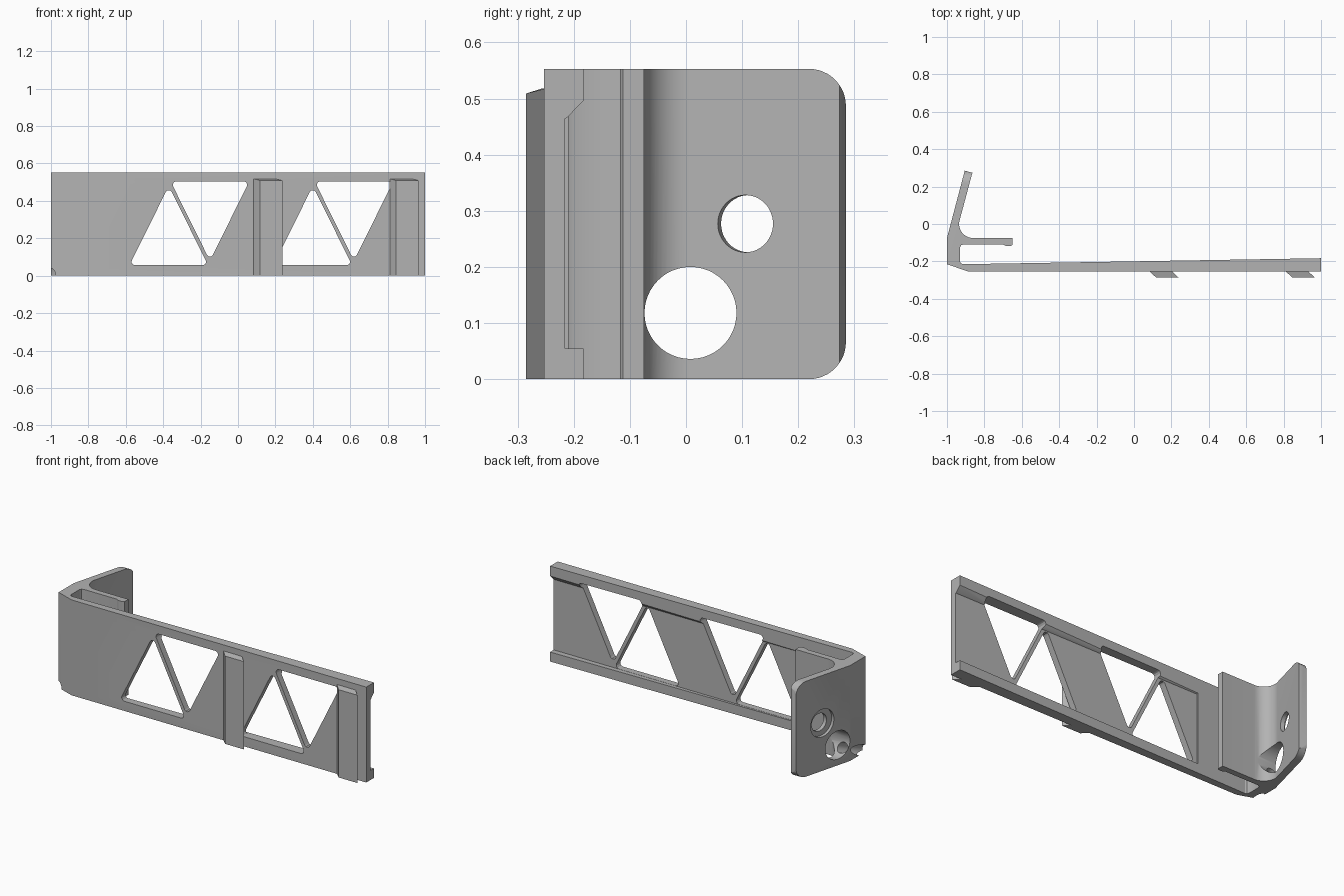
import bpy, bmesh, math
from mathutils import Vector, Matrix

if "Cube" in bpy.data.objects:
    bpy.data.objects.remove(bpy.data.objects["Cube"])

grey = bpy.data.materials.new("mid_grey")
grey.diffuse_color = (0.45, 0.45, 0.45, 1)
grey.use_nodes = True
grey.node_tree.nodes["Principled BSDF"].inputs["Base Color"].default_value = grey.diffuse_color
H = 0.553


def prism(name, pts, lo, hi, axis):
    """Extrude a 2D profile along an axis: 'z' takes (x,y), 'y' (x,z), 'x' (y,z)."""
    place = {"z": lambda a, b, t: (a, b, t),
             "y": lambda a, b, t: (a, t, b),
             "x": lambda a, b, t: (t, a, b)}[axis]
    bm = bmesh.new()
    face = bm.faces.new([bm.verts.new(place(a, b, lo)) for a, b in pts])
    ext = bmesh.ops.extrude_face_region(bm, geom=[face])
    step = Vector(place(0, 0, hi - lo))
    bmesh.ops.translate(bm, vec=step,
                        verts=[g for g in ext["geom"] if isinstance(g, bmesh.types.BMVert)])
    bmesh.ops.recalc_face_normals(bm, faces=bm.faces)
    return finish(name, bm)


def finish(name, bm):
    mesh = bpy.data.meshes.new(name)
    bm.to_mesh(mesh)
    bm.free()
    mesh.materials.append(grey)
    ob = bpy.data.objects.new(name, mesh)
    bpy.context.collection.objects.link(ob)
    return ob


def cylinder(name, start, end, r):
    a, b = Vector(start), Vector(end)
    bm = bmesh.new()
    rot = (b - a).to_track_quat('Z', 'Y').to_matrix().to_4x4()
    bmesh.ops.create_cone(bm, cap_ends=True, segments=48, radius1=r, radius2=r,
                          depth=(b - a).length,
                          matrix=Matrix.Translation((a + b) / 2) @ rot)
    return finish(name, bm)


def arc(cx, cy, r, a0, a1, n):
    return [(cx + r * math.cos(math.radians(a0 + (a1 - a0) * i / n)),
             cy + r * math.sin(math.radians(a0 + (a1 - a0) * i / n))) for i in range(n + 1)]


def rounded(pts, r, n=5):
    """Fillet every corner of a convex polygon."""
    out = []
    for i, p in enumerate(pts):
        p = Vector(p)
        u = (Vector(pts[i - 1]) - p).normalized()
        v = (Vector(pts[(i + 1) % len(pts)]) - p).normalized()
        half = u.angle(v) / 2
        c = p + (u + v).normalized() * r / math.sin(half)
        d0 = p + u * r / math.tan(half) - c
        d1 = p + v * r / math.tan(half) - c
        for k in range(n + 1):
            d = d0.lerp(d1, k / n).normalized() * r
            out.append(tuple(c + d))
    return out


def cut(ob, tool):
    m = ob.modifiers.new("cut", 'BOOLEAN')
    m.operation, m.solver, m.object = 'DIFFERENCE', 'EXACT', tool
    bpy.context.view_layer.objects.active = ob
    bpy.ops.object.modifier_apply(modifier=m.name)
    bpy.data.objects.remove(tool)


# Bracket: long bar, hooked lip and leaning arm in one profile
profile = [(1, -0.253), (1, -0.183), (-0.915, -0.215), (-0.926, -0.21), (-0.93, -0.2),
           (-0.93, -0.125), (-0.925, -0.114), (-0.912, -0.109), (-0.70, -0.109),
           (-0.685, -0.118), (-0.66, -0.118), (-0.65, -0.112), (-0.65, -0.075)]
profile += arc(-0.86, 0.0, 0.075, 270, 165, 14)
profile += [(-0.864, 0.274), (-0.905, 0.285), (-1, -0.075), (-1, -0.215), (-0.89, -0.253)]
bracket = prism("bracket", profile, 0, H, "z")

# Recess in the back of the bar, leaving a rail above and below
cut(bracket, prism("recess", [(-0.216, 0.055), (-0.14, 0.055), (-0.14, 0.496),
                              (-0.183, 0.496), (-0.212, 0.466), (-0.216, 0.464)],
                   -0.6, 1.1, "x"))

# Triangular windows, two pairs
for dx in (0, 0.77):
    up = [(-0.58 + dx, 0.056), (-0.16 + dx, 0.056), (-0.37 + dx, 0.48)]
    down = [(-0.36 + dx, 0.504), (-0.15 + dx, 0.08), (0.06 + dx, 0.504)]
    for tri in (up, down):
        cut(bracket, prism("window", rounded(tri, 0.018), -0.35, -0.13, "y"))

# Rounded corners at the free end of the arm
R = 0.066
low = [(0.35, -0.05)] + [(0.285 - R, -0.05)] + arc(0.285 - R, R, R, 270, 360, 12) + [(0.35, R)]
cut(bracket, prism("corner_low", low, -1.1, -0.7, "x"))
cut(bracket, prism("corner_high", [(y, H - z) for y, z in low], -1.1, -0.7, "x"))

# Counterbored screw hole, square to the leaning arm
n = Vector((-0.967, 0.255, 0))
c = Vector((-0.906, 0.105, 0.277))
cut(bracket, cylinder("screw_hole", c - n * 0.1, c + n * 0.1, 0.051))
outer = Vector((-0.951, 0.11, 0.277))
cut(bracket, cylinder("counterbore", outer - n * 0.018, outer + n * 0.08, 0.08))

# Large access hole and the slanted groove leading out of it
cut(bracket, cylinder("access_hole", (-1.1, 0.008, 0.118), (-0.8, 0.008, 0.118), 0.082))
cut(bracket, cylinder("groove", (-0.955, -0.03, 0.085), (-1.02, -0.27, -0.015), 0.03))

# Slanted clips on the front of the bar, with a chamfered top
for i, x in enumerate((0.082, 0.81)):
    clip = prism("clip_%d" % (i + 1),
                 [(x, -0.25), (x + 0.005, -0.257), (x + 0.035, -0.285), (x + 0.155, -0.285),
                  (x + 0.118, -0.25)], 0, 0.518, "z")
    for v in clip.data.vertices:
        if v.co.z > 0.5 and v.co.y < -0.28:
            v.co.z = 0.509

for ob in bpy.context.collection.objects:
    ob.select_set(True)
bpy.context.view_layer.objects.active = bracket
bpy.ops.object.shade_smooth_by_angle(angle=math.radians(25))
